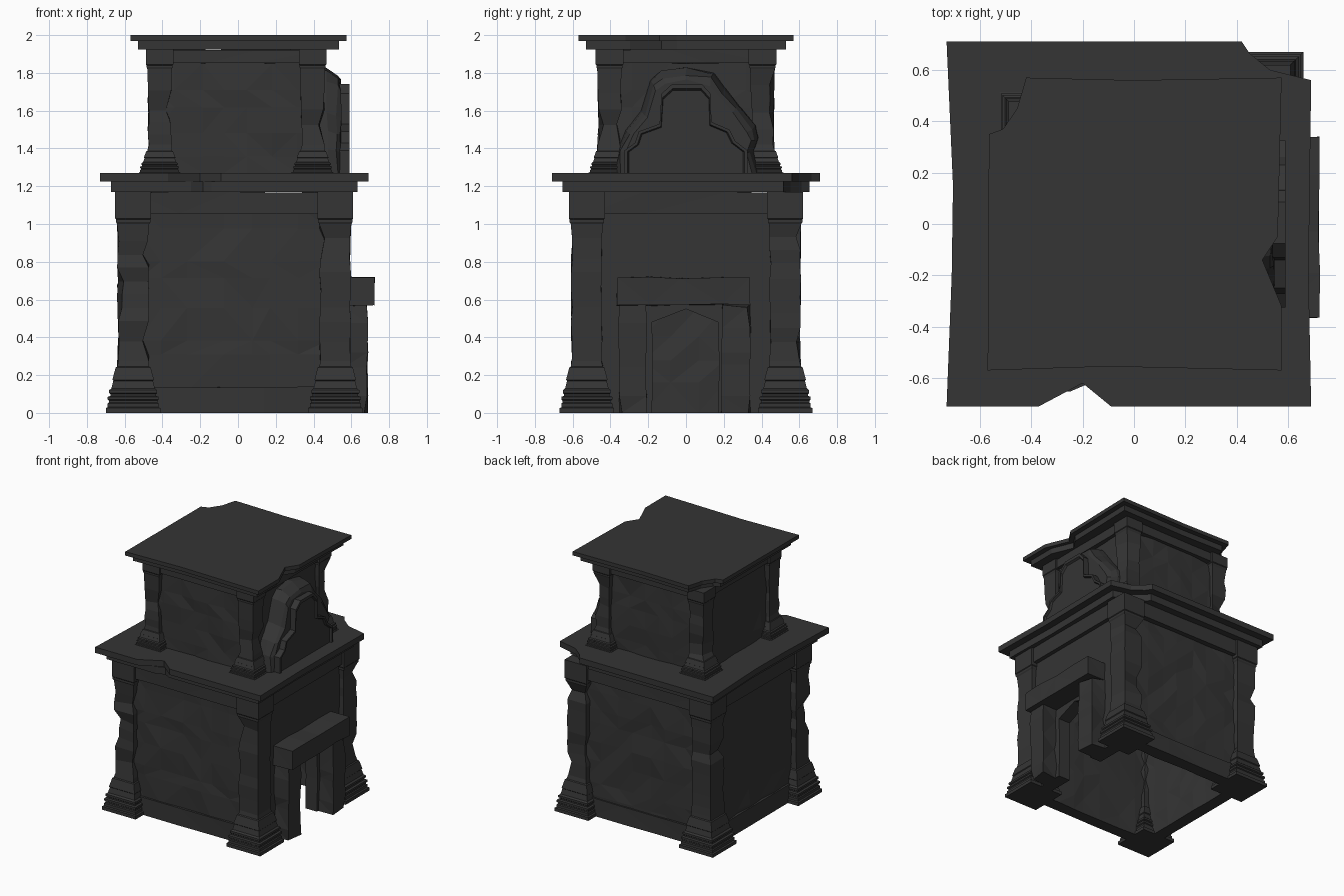
import bpy, bmesh, random
from mathutils import Vector

if "Cube" in bpy.data.objects:
    bpy.data.objects.remove(bpy.data.objects["Cube"])

random.seed(4)
stone = bpy.data.materials.new("dark_stone")
stone.diffuse_color = (0.035, 0.035, 0.035, 1)
stone.use_nodes = True
stone.node_tree.nodes["Principled BSDF"].inputs["Base Color"].default_value = stone.diffuse_color


def finish(name, bm):
    bmesh.ops.recalc_face_normals(bm, faces=bm.faces)
    me = bpy.data.meshes.new(name)
    bm.to_mesh(me)
    bm.free()
    ob = bpy.data.objects.new(name, me)
    ob.data.materials.append(stone)
    bpy.context.collection.objects.link(ob)
    return ob


def loft(name, rings):
    """Skin a stack of equal-length closed rings and cap both ends."""
    bm = bmesh.new()
    vs = [[bm.verts.new(p) for p in r] for r in rings]
    n = len(rings[0])
    for a, b in zip(vs, vs[1:]):
        for i in range(n):
            j = (i + 1) % n
            bm.faces.new((a[i], a[j], b[j], b[i]))
    bm.faces.new(vs[0])
    bm.faces.new(vs[-1])
    return finish(name, bm)


def rough_box(name, lo, hi, step=0.15, amp=0.008, chip=0.0):
    """Box cut into facets, with its surface worn inwards."""
    bm = bmesh.new()
    bmesh.ops.create_cube(bm, size=1)
    lo, hi = Vector(lo), Vector(hi)
    mid, size = (lo + hi) / 2, hi - lo
    for v in bm.verts:
        v.co = Vector(v.co[k] * size[k] + mid[k] for k in range(3))
    for k in range(3):
        cuts = max(1, round(size[k] / step))
        no = Vector((0, 0, 0))
        no[k] = 1
        for i in range(1, cuts):
            co = lo.copy()
            co[k] += size[k] * (i + random.uniform(-0.25, 0.25)) / cuts
            bmesh.ops.bisect_plane(bm, geom=bm.verts[:] + bm.edges[:] + bm.faces[:],
                                   plane_co=co, plane_no=no)
    for v in bm.verts:
        d = amp * random.random() + (chip if random.random() < 0.2 else 0)
        for k in range(3):
            if abs(v.co[k] - lo[k]) < 1e-4 and not (k == 2 and lo.z == 0):
                v.co[k] += d
            elif abs(v.co[k] - hi[k]) < 1e-4:
                v.co[k] -= d
    bmesh.ops.triangulate(bm, faces=bm.faces)
    return finish(name, bm)


def pillar(name, cx, cy, half, base, z0, z1, cap):
    """Square pillar: moulded base, chipped shaft, plain capital."""
    def ring(z, off, wear=0.0):
        pts = []
        for sx, sy in ((-1, -1), (1, -1), (1, 1), (-1, 1)):
            w = wear * random.random()
            if wear and random.random() < 0.15:
                w += 0.025
            h = half + off - w
            pts.append((cx + sx * h, cy + sy * h, z))
        return pts
    rings = [ring(z, o) for z, o in base]
    z = z0 + 0.03
    while z < z1 - 0.05:
        rings.append(ring(z, 0, 0.01))
        z += random.uniform(0.05, 0.11)
    rings += [ring(z, o) for z, o in cap]
    return loft(name, rings)


def slab(name, outline, z0, z1, cx, s=1.0):
    loft(name, [[(cx + (x - cx) * s, y * s, z) for x, y in outline] for z in (z0, z1)])


corners = [(-1, -1, "front_left"), (1, -1, "front_right"),
           (1, 1, "back_right"), (-1, 1, "back_left")]

# Corner pillars of both storeys
base_steps = [(0, .06), (.025, .06), (.03, .05), (.05, .05), (.055, .043), (.065, .043),
              (.07, .05), (.085, .05), (.09, .036), (.10, .036), (.105, .042),
              (.12, .042), (.13, .03), (.17, .02), (.175, .025), (.24, .008), (.245, 0)]
low_cap = [(1.0, 0), (1.01, .006), (1.025, .006), (1.03, .01), (1.17, .01)]
up_cap = [(1.82, 0), (1.83, .004), (1.84, .004), (1.845, .008), (1.925, .008)]
up_base = [(1.26 + z * 0.52, o * 0.75) for z, o in base_steps]
for sx, sy, tag in corners:
    pillar("lower_pillar_" + tag, -.02 + sx * .535, sy * .525, .085, base_steps, .245, 1.0, low_cap)
    pillar("upper_pillar_" + tag, -.01 + sx * .405, sy * .405, .065, up_base, 1.39, 1.82, up_cap)

# Lower walls: thick and hollow inside, open underneath
rough_box("front_wall", (-.53, -.57, 0), (.49, -.47, 1.1), .14, .015)
rough_box("back_wall", (-.53, .47, 0), (.49, .57, 1.1), .14, .015)
rough_box("left_wall", (-.60, -.50, 0), (-.50, .50, 1.1), .14, .015)

# Right wall with pointed doorway
door = [(-.50, 0), (-.18, 0), (-.175, .25), (-.18, .48), (0, .55), (.17, .48), (.175, .25),
        (.17, 0), (.50, 0), (.50, 1.1), (-.50, 1.1)]
loft("doorway_wall", [[(x, y, z) for y, z in door] for x in (.46, .56)])

# Wall skirts and friezes
for s, tag in ((-1, "front"), (1, "back")):
    y = sorted((s * .50, s * .58))
    rough_box(tag + "_skirt", (-.46, y[0], 0), (.42, y[1], .14), .3, .006)
rough_box("left_skirt", (-.61, -.44, 0), (-.53, .44, .14), .3, .006)
for s, tag in ((-1, "front"), (1, "back")):
    y = sorted((s * .46, s * .605))
    rough_box(tag + "_frieze", (-.56, y[0], 1.05), (.52, y[1], 1.17), .3, .004)
for s, tag in ((-1, "left"), (1, "right")):
    x = sorted((-.02 + s * .46, -.02 + s * .615))
    rough_box(tag + "_frieze", (x[0], -.52, 1.05), (x[1], .52, 1.17), .3, .004)

# Lower cornice with broken back corner and chipped front edge
broken = [(.69, .56), (.53, .60), (.45, .665), (.42, .71), (-.73, .71), (-.705, .15), (-.71, -.2), (-.73, -.71)]
chipped = broken + [(-.37, -.71), (-.20, -.62), (-.09, -.71), (.69, -.71), (.68, -.2)]
under = broken + [(-.27, -.71), (-.20, -.68), (-.15, -.71), (.69, -.71), (.68, -.2)]
slab("lower_cornice_step", under, 1.17, 1.225, -.02, .92)
slab("lower_cornice", chipped, 1.225, 1.27, -.02)

# Upper storey body and frieze
rough_box("upper_walls", (-.45, -.44, 1.26), (.43, .44, 1.86), .13, .015)
rough_box("upper_frieze", (-.475, -.465, 1.85), (.455, .465, 1.925), .3, .004)

# Roof slab with broken back-left corner and side chip
roof = [(-.57, -.57), (-.1, -.555), (.575, -.57), (.575, -.32), (.50, -.14), (.56, -.05), (.575, .57),
        (0, .56), (-.42, .57), (-.455, .45), (-.51, .37), (-.565, .35)]
slab("roof_step", roof, 1.925, 1.97, 0, .93)
slab("roof_slab", roof, 1.97, 2.0, 0)

# Doorway columns and lintel
rough_box("door_column_front", (.54, -.36, 0), (.69, -.205, .58), .11, .01, .015)
rough_box("door_column_back", (.54, .185, 0), (.69, .345, .58), .11, .01, .015)
rough_box("door_lintel", (.55, -.37, .565), (.728, .345, .722), .16, .008, .008)

# Rugged stone gable above the door
rock = [(-.38, 1.26), (-.36, 1.40), (-.32, 1.50), (-.24, 1.60), (-.19, 1.76), (-.13, 1.81),
        (0, 1.83), (.15, 1.80), (.21, 1.72), (.28, 1.63), (.37, 1.52), (.39, 1.46), (.36, 1.39), (.39, 1.26)]


def gable_ring(profile, x, s, jit=0.0):
    r = lambda: random.uniform(-jit, jit)
    return [(x + r(), y * s + r(), 1.265 + (z - 1.265) * s + (r() if z > 1.3 else 0))
            for y, z in profile]


loft("gable_rock", [gable_ring(rock, .41, 1), gable_ring(rock, .47, .99, .008),
                    gable_ring(rock, .52, .94, .012), gable_ring(rock, .545, .88, .008)])

# Stepped gable panel with raised rim
panel = [(-.325, 1.265), (-.325, 1.39), (-.27, 1.43), (-.25, 1.49), (-.14, 1.53), (-.13, 1.69),
         (-.075, 1.74), (.085, 1.74), (.13, 1.69), (.135, 1.54), (.23, 1.50), (.26, 1.44),
         (.325, 1.39), (.325, 1.265)]
loft("gable_panel", [gable_ring(panel, x, s) for x, s in
                     ((.50, 1), (.59, 1), (.59, .95), (.575, .93))])
